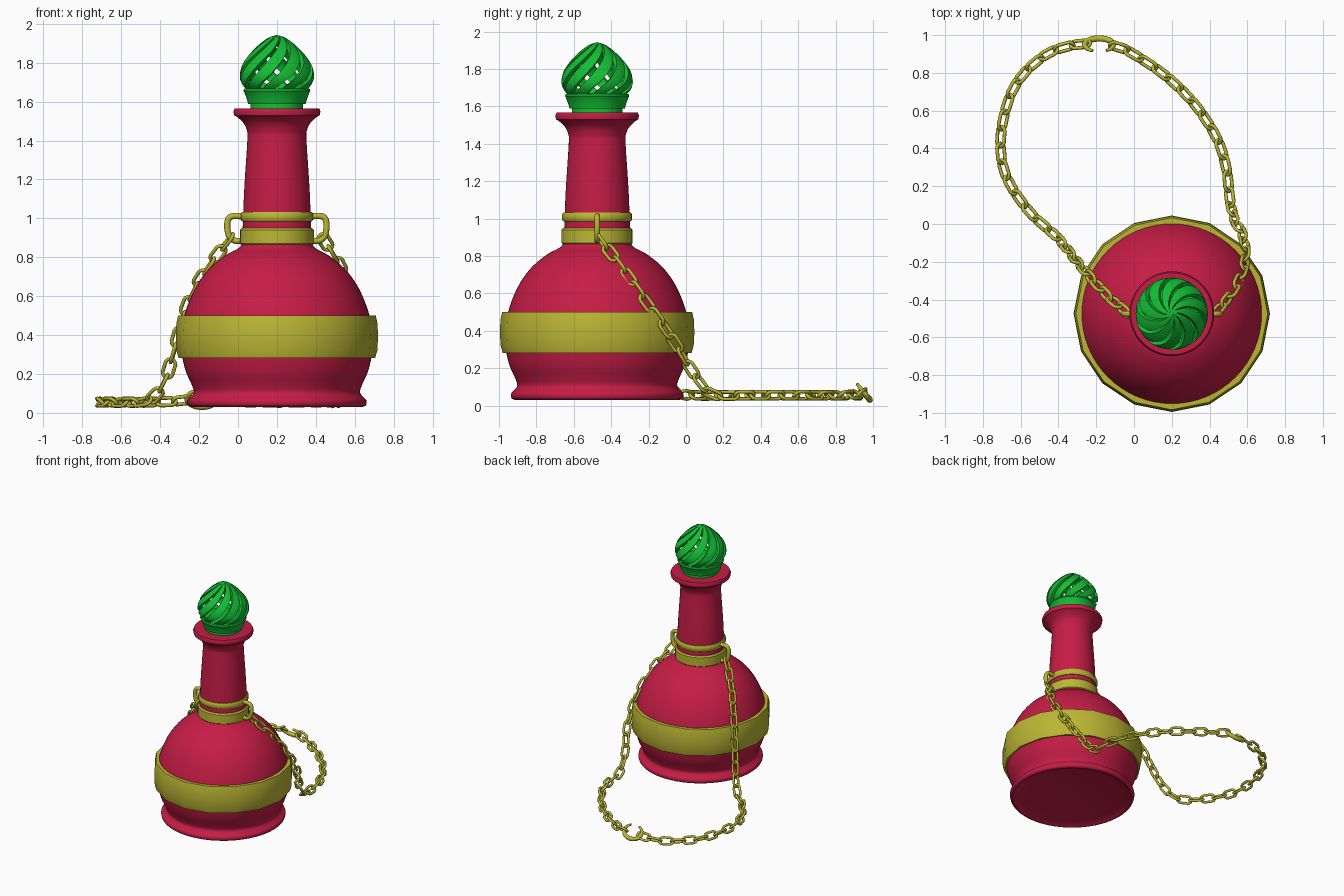
import bpy, bmesh, math
from mathutils import Vector, Matrix

if "Cube" in bpy.data.objects:
    bpy.data.objects.remove(bpy.data.objects["Cube"])

AX, AY = 0.20, -0.475          # bottle axis


def material(name, col):
    m = bpy.data.materials.new(name)
    m.diffuse_color = (*col, 1)
    m.use_nodes = True
    m.node_tree.nodes["Principled BSDF"].inputs["Base Color"].default_value = m.diffuse_color
    return m


RED = material("red_glass", (0.56, 0.012, 0.06))
GOLD = material("gold", (0.50, 0.47, 0.035))
GREEN = material("green_glass", (0.007, 0.52, 0.035))


def finish(name, bm, mat, angle=40):
    bmesh.ops.remove_doubles(bm, verts=bm.verts, dist=1e-5)
    bmesh.ops.recalc_face_normals(bm, faces=bm.faces)
    me = bpy.data.meshes.new(name)
    bm.to_mesh(me)
    bm.free()
    ob = bpy.data.objects.new(name, me)
    me.materials.append(mat)
    bpy.context.collection.objects.link(ob)
    bpy.ops.object.select_all(action='DESELECT')
    ob.select_set(True)
    bpy.context.view_layer.objects.active = ob
    bpy.ops.object.shade_smooth_by_angle(angle=math.radians(angle))
    return ob


def spline(pts, n=4):
    """Catmull-Rom curve through the points."""
    p = [Vector(q) for q in pts]
    p = [2 * p[0] - p[1]] + p + [2 * p[-1] - p[-2]]
    out = []
    for i in range(1, len(p) - 2):
        a, b, c, d = p[i - 1:i + 3]
        for k in range(n):
            t = k / n
            out.append(0.5 * (2 * b + (c - a) * t + (2 * a - 5 * b + 4 * c - d) * t * t
                              + (3 * b - a - 3 * c + d) * t ** 3))
    return out + [p[-2]]


def skin(bm, rows, close_rows=False, close_cols=True):
    """Bridge rows of points with quads."""
    vs = [[bm.verts.new(q) for q in r] for r in rows]
    nr, nc = len(vs), len(vs[0])
    for i in range(nr if close_rows else nr - 1):
        for j in range(nc if close_cols else nc - 1):
            a, b = vs[i], vs[(i + 1) % nr]
            k = (j + 1) % nc
            bm.faces.new((a[j], a[k], b[k], b[j]))
    return vs


def lathe(name, prof, mat, seg=64, closed=False):
    bm = bmesh.new()
    rows = [[(AX + r * math.cos(2 * math.pi * j / seg),
              AY + r * math.sin(2 * math.pi * j / seg), z) for j in range(seg)]
            for r, z in prof]
    skin(bm, rows, close_rows=closed)
    bmesh.ops.dissolve_degenerate(bm, dist=1e-6, edges=bm.edges)
    return finish(name, bm, mat)


def tube(bm, pts, normal, radius, closed=False, sides=8):
    """Round tube along a planar curve; radius is a function of 0..1."""
    n, rows = len(pts), []
    for i, p in enumerate(pts):
        a = pts[i - 1] if closed or i else p
        b = pts[(i + 1) % n] if closed or i < n - 1 else p
        side = normal.cross((b - a).normalized())
        r = radius(i / (n - 1))
        rows.append([p + r * (math.cos(w) * side + math.sin(w) * normal)
                     for w in (2 * math.pi * k / sides for k in range(sides))])
    vs = skin(bm, rows, close_rows=closed)
    if not closed:
        bm.faces.new(vs[0])
        bm.faces.new(vs[-1])


# Bottle: recessed base, round belly, neck and lip
belly = spline([(0.44, 0.03), (0.458, 0.04), (0.46, 0.065), (0.438, 0.088), (0.427, 0.11),
                (0.44, 0.15), (0.467, 0.21), (0.487, 0.29), (0.495, 0.38), (0.483, 0.47),
                (0.457, 0.56), (0.41, 0.66), (0.345, 0.745), (0.265, 0.81), (0.205, 0.842),
                (0.182, 0.87), (0.176, 0.95), (0.168, 1.15), (0.152, 1.40), (0.154, 1.45),
                (0.172, 1.49), (0.205, 1.522)])
lip = [(0.22, 1.53), (0.224, 1.55), (0.217, 1.566), (0.15, 1.566), (0, 1.566)]
lathe("bottle", [(0, 0.055), (0.35, 0.05), (0.42, 0.04)] + [tuple(q) for q in belly] + lip, RED)

# Metal bands
lathe("belly_band", [(0.47, 0.285), (0.505, 0.282), (0.516, 0.32), (0.52, 0.39), (0.517, 0.46),
                     (0.508, 0.5), (0.47, 0.5)], GOLD, 16, True)
lathe("neck_collar", [(0.165, 0.865), (0.18, 0.86), (0.19, 0.87), (0.19, 0.94),
                      (0.18, 0.95), (0.165, 0.95)], GOLD, 32, True)
lathe("neck_ring", [(0.16, 0.985), (0.18, 0.985), (0.187, 0.995), (0.187, 1.022),
                    (0.18, 1.032), (0.16, 1.032)], GOLD, 32, True)

# Ear-shaped handles, one per side
for s, name in ((-1, "left_handle"), (1, "right_handle")):
    bm = bmesh.new()
    path = spline([(AX + s * r, AY, z) for r, z in
                   ((0.175, 1.01), (0.225, 1.012), (0.25, 0.995), (0.255, 0.95),
                    (0.243, 0.905), (0.215, 0.885), (0.175, 0.885))])
    tube(bm, path, Vector((0, 1, 0)), lambda t: 0.016, sides=10)
    finish(name, bm, GOLD)

# Stopper cup
lathe("stopper_cup", [(0, 1.56), (0.135, 1.56), (0.135, 1.588), (0.148, 1.588), (0.152, 1.605),
                      (0.168, 1.65), (0.172, 1.655), (0.168, 1.666), (0.15, 1.668), (0, 1.655)],
      GREEN, 48)

# Stopper cage: twisted ribs following an onion outline
onion = spline([(0.155, 1.66), (0.182, 1.695), (0.191, 1.735), (0.178, 1.79), (0.14, 1.845),
                (0.09, 1.895), (0.045, 1.928), (0.012, 1.94)], 4)
RIBS, TWIST = 10, math.radians(105)
bm = bmesh.new()
for k in range(RIBS):
    rows = []
    for i, (r, z) in enumerate(onion):
        t = i / (len(onion) - 1)
        mid = 2 * math.pi * k / RIBS + TWIST * t
        half = math.pi / RIBS * (0.66 + 0.3 * t ** 3)
        ring = [(rr, mid + half * u) for rr, us in
                ((r, (-1, -0.5, 0, 0.5, 1)), (max(r - 0.022, 0.002), (1, 0.5, 0, -0.5, -1)))
                for u in us]
        rows.append([(AX + rr * math.cos(w), AY + rr * math.sin(w),
                      z - (0.014 * t if j > 4 else 0)) for j, (rr, w) in enumerate(ring)])
    vs = skin(bm, rows)
    bm.faces.new(vs[0])
    bm.faces.new(vs[-1])
finish("stopper_cage", bm, GREEN)
lathe("stopper_tip", [(0, 1.92), (0.026, 1.928), (0.018, 1.938), (0, 1.943)], GREEN, 20)


# Chain: alternating oval links along a path
def chain(name, pts, pitch=0.088):
    path = spline(pts, 12)
    dist = [0]
    for a, b in zip(path, path[1:]):
        dist.append(dist[-1] + (b - a).length)
    count = round(dist[-1] / pitch)

    def at(d):
        d = min(max(d, 0), dist[-1])
        i = max(j for j in range(len(path) - 1) if dist[j] <= d)
        return path[i].lerp(path[i + 1], (d - dist[i]) / (dist[i + 1] - dist[i]))

    bm = bmesh.new()
    step = dist[-1] / count
    for k in range(count):
        d = (k + 0.5) * step
        c = at(d)
        t = (at(d + step / 2) - at(d - step / 2)).normalized()
        side = t.cross(Vector((0, 0, 1))).normalized()
        side = Matrix.Rotation(math.radians(45 if k % 2 else -45), 3, t) @ side
        loop = []
        for j in range(16):
            w = 2 * math.pi * (j + 0.5) / 16
            loop.append(c + t * (0.024 * math.copysign(1, math.cos(w)) + 0.029 * math.cos(w))
                        + side * 0.027 * math.sin(w))
        tube(bm, loop, t.cross(side), lambda t: 0.0095, True)
    finish(name, bm, GOLD, 60)


chain("left_chain", [(-0.03, -0.475, 0.91), (-0.13, -0.39, 0.78), (-0.215, -0.30, 0.65),
                     (-0.275, -0.23, 0.51), (-0.325, -0.17, 0.33), (-0.38, -0.10, 0.16),
                     (-0.45, -0.03, 0.07), (-0.54, 0.05, 0.055), (-0.65, 0.20, 0.055),
                     (-0.70, 0.34, 0.055), (-0.70, 0.51, 0.055), (-0.65, 0.69, 0.055),
                     (-0.57, 0.81, 0.055), (-0.45, 0.905, 0.055), (-0.33, 0.945, 0.06),
                     (-0.24, 0.955, 0.07)])
chain("right_chain", [(0.43, -0.475, 0.91), (0.53, -0.345, 0.74), (0.585, -0.21, 0.55),
                      (0.58, -0.075, 0.36), (0.53, 0.03, 0.19), (0.51, 0.12, 0.075),
                      (0.50, 0.20, 0.055), (0.49, 0.29, 0.055), (0.44, 0.45, 0.055),
                      (0.32, 0.635, 0.055), (0.16, 0.79, 0.055), (-0.03, 0.915, 0.06),
                      (-0.12, 0.945, 0.075)])

# Clasp: tilted open hook, thickest on its lower side
bm = bmesh.new()
down = Vector((0, 0.62, -0.78)).normalized()
xdir = Vector((1, 0, 0))
hook = []
for i in range(33):
    w = math.radians(-60 + 305 * i / 32)
    hook.append(Vector((-0.185, 0.948, 0.075)) + xdir * 0.077 * math.cos(w)
                + down * 0.055 * math.sin(w))
tube(bm, hook, xdir.cross(down), lambda t: 0.008 + 0.009 * math.sin(math.pi * t), sides=10)
finish("clasp", bm, GOLD, 60)
